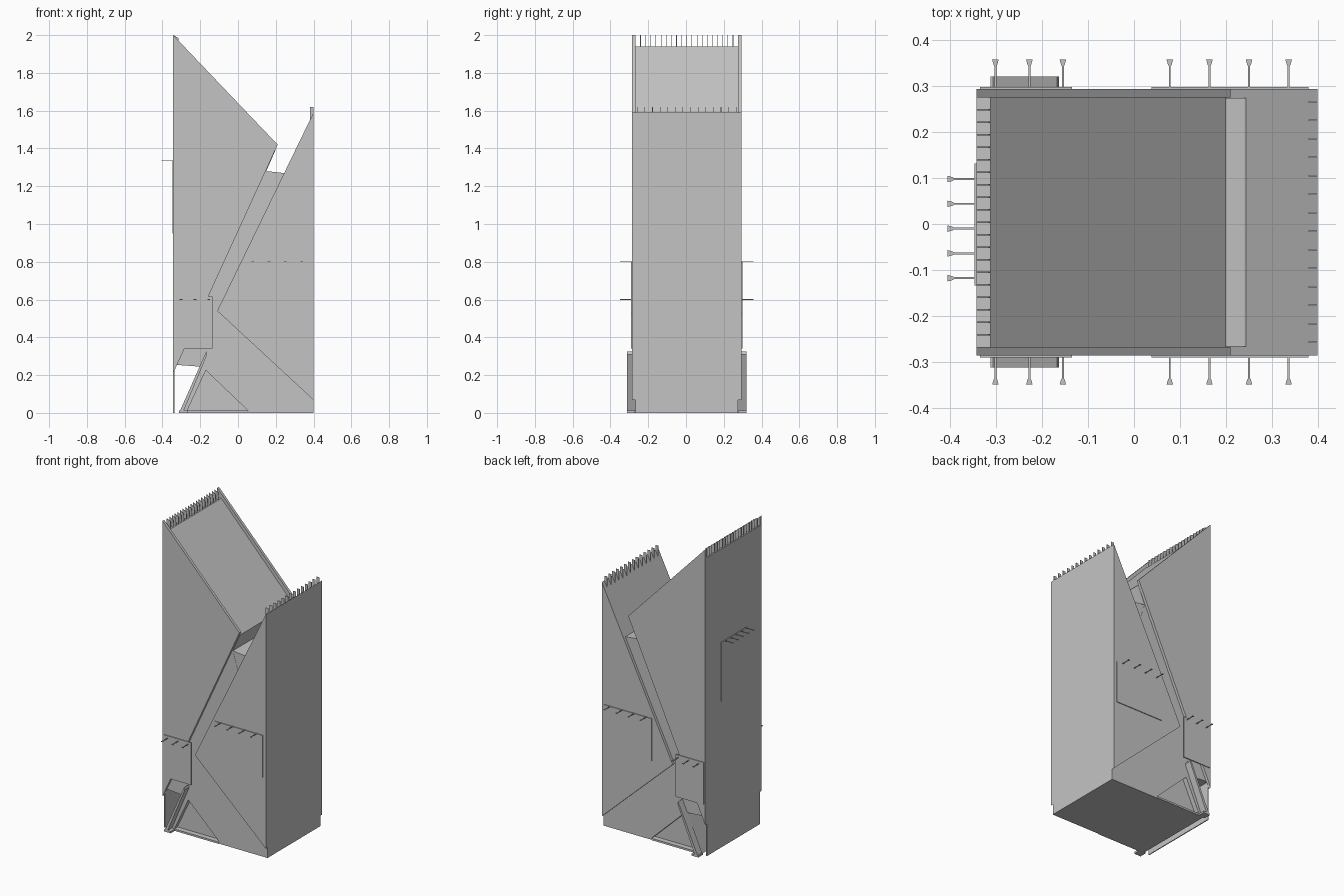
import bpy, bmesh, math
from mathutils import Vector

cube = bpy.data.objects.get("Cube")
if cube:
    bpy.data.objects.remove(cube, do_unlink=True)

grey = bpy.data.materials.new("concrete_grey")
grey.use_nodes = True
grey.diffuse_color = (0.55, 0.55, 0.55, 1)
grey.node_tree.nodes["Principled BSDF"].inputs["Base Color"].default_value = (0.55, 0.55, 0.55, 1)

MID = 0.004           # middle of the depth
OUT, IN = 0.29, 0.272  # half depth of outer walls and of the core


def finish(name, bm):
    bmesh.ops.recalc_face_normals(bm, faces=bm.faces)
    mesh = bpy.data.meshes.new(name)
    bm.to_mesh(mesh)
    bm.free()
    mesh.materials.append(grey)
    ob = bpy.data.objects.new(name, mesh)
    bpy.context.collection.objects.link(ob)
    return ob


def add_prism(bm, profile, y0, y1):
    """Extrude an x-z outline from y0 to y1."""
    verts = [bm.verts.new((x, y0, z)) for x, z in profile]
    face = bm.faces.new(verts)
    new = bmesh.ops.extrude_face_region(bm, geom=[face])["geom"]
    bmesh.ops.translate(bm, vec=(0, y1 - y0, 0),
                        verts=[v for v in new if isinstance(v, bmesh.types.BMVert)])


def prism(name, profile, *spans):
    bm = bmesh.new()
    for y0, y1 in spans:
        add_prism(bm, profile, MID + y0, MID + y1)
    return finish(name, bm)


def rect(x0, x1, z0, z1):
    return [(x0, z0), (x1, z0), (x1, z1), (x0, z1)]


def both_sides(a, b):
    return (-b, -a), (a, b)


# Tall tower: recessed core between two pointed side walls
prism("tower_core",
      [(-0.338, 0.255), (-0.2, 0.245), (0.2, 1.12), (0.15, 1.28), (0.2, 1.395),
       (-0.313, 1.94), (-0.338, 1.94)], (-IN, IN))
prism("tower_side_walls", [(-0.343, 2.0), (0.21, 1.42), (-0.343, 0.21)],
      both_sides(IN, OUT)[0], both_sides(IN, OUT)[1])
prism("tower_end_skin", rect(-0.343, -0.337, 0, 1.94), (-IN, IN))

# Link between both towers, and the base
prism("link_core", [(-0.205, 0.24), (0.0, 0.3), (0.3, 1.25), (0.24, 1.27), (0.15, 1.28)],
      (-IN + 0.001, IN - 0.001))
base = prism("base", [(-0.3, 0), (0.4, 0), (0.4, 0.1), (-0.1, 0.56), (-0.17, 0.32)], (-IN, IN))

# Triangular entrances recessed into both sides of the base
door = [(-0.27, 0.01), (-0.17, 0.225), (0.055, 0.01)]
cutter = prism("entrance_cutter", door, *both_sides(IN - 0.03, IN + 0.05))
cutter.hide_render = True
cutter.hide_viewport = True
cut = base.modifiers.new("entrances", "BOOLEAN")
cut.object = cutter
cut.operation = "DIFFERENCE"
cut.solver = "EXACT"
prism("entrance_sills", rect(-0.265, 0.05, 0, 0.012), *both_sides(IN - 0.03, IN + 0.004))

# Short tower overhanging the base
prism("short_tower", [(0.4, 0.068), (0.4, 1.59), (-0.11, 0.54)], (-OUT, OUT))

# Slanted braces with feet
prism("braces", [(-0.312, 0), (-0.292, 0), (-0.163, 0.31), (-0.168, 0.325)],
      *both_sides(IN - 0.002, 0.317))
prism("brace_feet", rect(-0.313, -0.265, 0, 0.012), *both_sides(IN - 0.002, 0.317))


# Rows of fins on both tower tops
def fins(name, profile, count, reach):
    step = 2 * reach / (count - 1)
    prism(name, profile, *[(-reach + i * step - 0.0015, -reach + i * step + 0.0015)
                           for i in range(count)])


fins("tower_fins", [(-0.343, 1.93), (-0.313, 1.93), (-0.316, 1.985), (-0.343, 2.0)], 19, 0.245)
fins("short_tower_fins", rect(0.38, 0.4, 1.54, 1.62), 14, 0.262)

# Sign panels
prism("tower_side_signs", rect(-0.335, -0.135, 0.34, 0.615), *both_sides(OUT, OUT + 0.005))
prism("short_tower_signs", rect(0.038, 0.38, 0.525, 0.8), *both_sides(OUT, OUT + 0.005))
prism("end_sign", rect(-0.347, -0.342, 0.95, 1.335), (-0.138, 0.128))


# Sign lamps: thin rod with a flared flat head
def lamps(name, points, direction):
    bm = bmesh.new()
    out = Vector(direction)
    side = Vector((-out.y, out.x, 0))
    # distance along the rod and half width of each ring
    rings = [(0, 0.002), (0.05, 0.002), (0.053, 0.004), (0.064, 0.007)]
    for p in points:
        loops = []
        for d, w in rings:
            centre = Vector(p) + out * d
            loops.append([bm.verts.new(centre + side * w * a + Vector((0, 0, 0.002 * b)))
                          for a, b in ((-1, -1), (1, -1), (1, 1), (-1, 1))])
        for lo, hi in zip(loops, loops[1:]):
            for k in range(4):
                n = (k + 1) % 4
                bm.faces.new((lo[k], lo[n], hi[n], hi[k]))
        bm.faces.new(loops[0])
        bm.faces.new(loops[-1])
    finish(name, bm)


for label, s in (("front", -1), ("back", 1)):
    y = MID + s * OUT
    lamps(label + "_tower_lamps", [(x, y, 0.6) for x in (-0.302, -0.228, -0.155)], (0, s, 0))
    lamps(label + "_short_tower_lamps",
          [(0.078 + 0.0863 * i, y, 0.8) for i in range(4)], (0, s, 0))
lamps("end_lamps", [(-0.342, -0.118 + 0.054 * i, 1.335) for i in range(5)], (-1, 0, 0))
